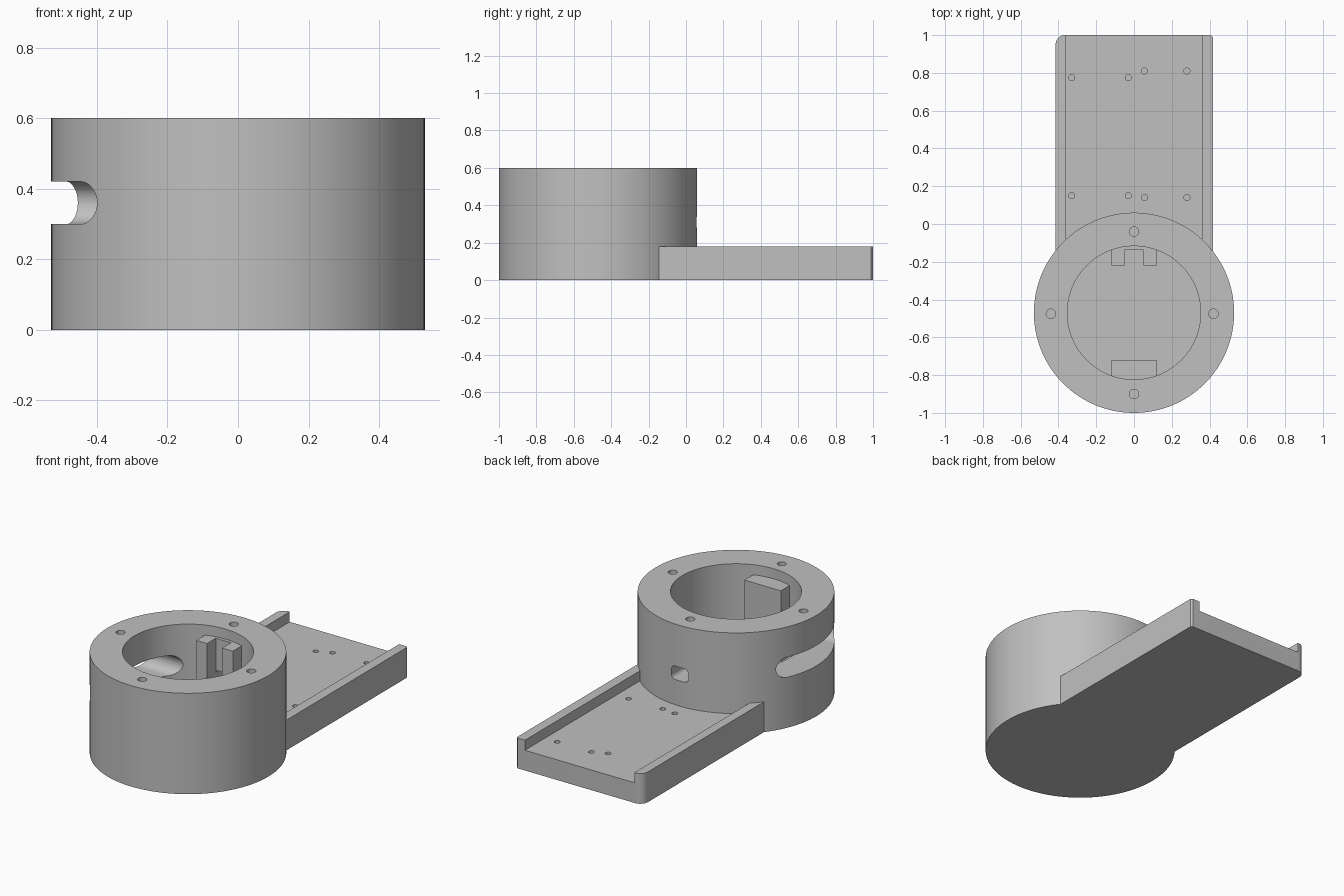
import bpy
import bmesh
import math
from mathutils import Matrix, Vector

cube = bpy.data.objects.get("Cube")
if cube:
    bpy.data.objects.remove(cube, do_unlink=True)

grey = bpy.data.materials.new("plain grey")
grey.use_nodes = True
grey.diffuse_color = (0.53, 0.53, 0.53, 1)
grey.node_tree.nodes["Principled BSDF"].inputs["Base Color"].default_value = (0.53, 0.53, 0.53, 1)

CENTRE_Y = -0.47
OUTER, BORE = 0.53, 0.353
HEIGHT, FLOOR, RAIL = 0.6, 0.12, 0.18
CLIP_TOP = 0.54


def prism(name, outline, low, high, axis="z"):
    """Extrude a flat outline along z, x (outline is y, z) or y (outline is x, z)."""
    place = {"z": lambda a, b, c: (a, b, c),
             "x": lambda a, b, c: (c, a, b),
             "y": lambda a, b, c: (a, c, b)}[axis]
    bm = bmesh.new()
    face = bm.faces.new([bm.verts.new(place(a, b, low)) for a, b in outline])
    grown = bmesh.ops.extrude_face_region(bm, geom=[face])["geom"]
    shift = Vector(place(0, 0, high - low))
    bmesh.ops.translate(bm, vec=shift, verts=[v for v in grown if isinstance(v, bmesh.types.BMVert)])
    bmesh.ops.recalc_face_normals(bm, faces=bm.faces)
    mesh = bpy.data.meshes.new(name)
    bm.to_mesh(mesh)
    bm.free()
    mesh.materials.append(grey)
    obj = bpy.data.objects.new(name, mesh)
    bpy.context.collection.objects.link(obj)
    return obj


def circle(x, y, r, n=24):
    return [(x + r * math.cos(math.tau * i / n), y + r * math.sin(math.tau * i / n)) for i in range(n)]


def rect(a0, a1, b0, b1):
    return [(a0, b0), (a1, b0), (a1, b1), (a0, b1)]


def rounded(a0, a1, b0, b1, r, steps=10):
    """Rectangle with round corners, counter-clockwise."""
    corners = [(a1 - r, b1 - r), (a0 + r, b1 - r), (a0 + r, b0 + r), (a1 - r, b0 + r)]
    points = []
    for k, (a, b) in enumerate(corners):
        for i in range(steps + 1):
            t = math.pi / 2 * (k + i / steps)
            points.append((a + r * math.cos(t), b + r * math.sin(t)))
    return points


def cut(target, cutters):
    """Subtract each cutter and bake the result."""
    bpy.context.view_layer.objects.active = target
    for cutter in cutters:
        cutter.hide_render = True
        mod = target.modifiers.new("cut", "BOOLEAN")
        mod.operation = "DIFFERENCE"
        mod.solver = "EXACT"
        mod.object = cutter
        bpy.ops.object.modifier_apply(modifier=mod.name)


def discard(objects):
    for obj in objects:
        bpy.data.objects.remove(obj, do_unlink=True)


# Round housing: closed floor, bore, side slot, cable hole and rim screw holes
housing = prism("round_housing", circle(0, CENTRE_Y, OUTER, 128), 0, HEIGHT)
bore = prism("bore_cutter", circle(0, CENTRE_Y, BORE, 128), FLOOR, 0.8)
slot = prism("slot_cutter", rounded(-0.818, -0.197, 0.30, 0.42, 0.0599), -0.7, -0.18, "x")
cable = prism("cable_cutter", rounded(-0.055, 0.055, 0.27, 0.35, 0.025), -0.25, 0.2, "y")
rim_holes = [prism("rim_hole_cutter", circle(x, y, 0.025), 0.48, 0.7)
             for x, y in [(0, -0.04), (0.42, -0.475), (-0.44, -0.475), (0, -0.9)]]
cut(housing, [bore, slot, cable] + rim_holes)

# Clips standing on the housing floor against the bore wall
front_clip = prism("front_clip", rect(-0.12, 0.12, -0.835, -0.72), FLOOR - 0.02, CLIP_TOP)
back_clip = prism("back_clip", [(-0.12, -0.22), (-0.05, -0.22), (-0.05, -0.137), (0.05, -0.137),
                                (0.05, -0.22), (0.12, -0.22), (0.12, -0.1), (-0.12, -0.1)],
                  FLOOR - 0.02, CLIP_TOP)
cut(back_clip, [cable])

# Tray behind the housing: one round back corner, side rails, blind screw holes
corner = [(-0.365 + 0.05 * math.cos(t), 0.95 + 0.05 * math.sin(t))
          for t in [math.pi / 2 * (1 + i / 10) for i in range(11)]]
outline = [(-0.415, -0.3), (0.418, -0.3), (0.418, 0.99), (0.408, 1.0)] + corner
tray = prism("tray", outline, 0, RAIL)
channel = prism("channel_cutter", rect(-0.36, 0.36, -0.5, 1.2), FLOOR, 0.4)
inside = prism("housing_cutter", circle(0, CENTRE_Y, OUTER - 0.004, 128), -0.1, 0.4)
screw_holes = []
for xs, ys in [((-0.33, -0.03), (0.15, 0.775)), ((0.055, 0.28), (0.14, 0.81))]:
    for x in xs:
        for y in ys:
            screw_holes.append(prism("screw_hole_cutter", circle(x, y, 0.016), 0.05, 0.3))
cut(tray, [channel, inside] + screw_holes)

discard([bore, slot, cable, channel, inside] + rim_holes + screw_holes)

# Smooth round walls, crisp edges
bpy.ops.object.select_all(action="DESELECT")
for part in (housing, tray, front_clip, back_clip):
    part.select_set(True)
bpy.context.view_layer.objects.active = housing
bpy.ops.object.shade_smooth_by_angle(angle=math.radians(30))
